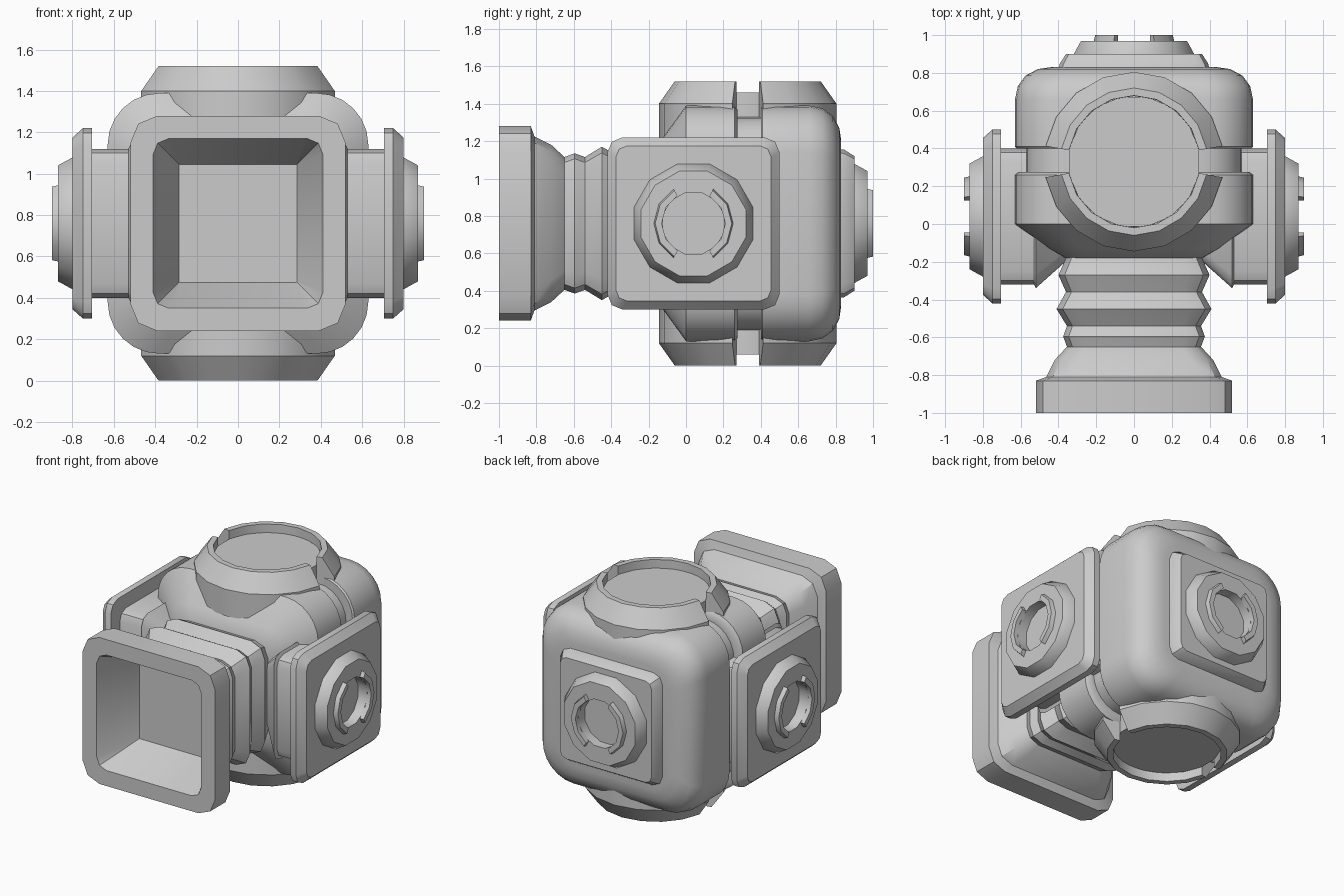
import bpy, bmesh
from math import pi, cos, sin, radians
from mathutils import Matrix

if "Cube" in bpy.data.objects:
    bpy.data.objects.remove(bpy.data.objects["Cube"])

ZC = 0.76
T = Matrix.Translation
ALONG_Y = Matrix.Rotation(-pi / 2, 4, 'X')   # local z becomes world +y


def finish(name, bm, mat, angle=32):
    bmesh.ops.remove_doubles(bm, verts=bm.verts, dist=1e-5)
    bmesh.ops.recalc_face_normals(bm, faces=bm.faces)
    me = bpy.data.meshes.new(name)
    bm.to_mesh(me)
    bm.free()
    me.transform(mat)
    ob = bpy.data.objects.new(name, me)
    bpy.context.collection.objects.link(ob)
    bpy.ops.object.select_all(action='DESELECT')
    ob.select_set(True)
    bpy.context.view_layer.objects.active = ob
    bpy.ops.object.shade_smooth_by_angle(angle=radians(angle))
    return ob


def bridge(bm, rings, closed=True):
    for a, b in zip(rings, rings[1:]):
        n = len(a)
        for i in range(n if closed else n - 1):
            j = (i + 1) % n
            bm.faces.new((a[i], a[j], b[j], b[i]))


def loft(name, sections, mat, segs=2, angle=32):
    """Rounded-square sections (height, half width, corner radius) along local z."""
    bm = bmesh.new()
    rings = []
    for h, s, r in sections:
        ring = []
        for q in range(4):
            cx = (s - r) * (1 if q in (0, 3) else -1)
            cy = (s - r) * (1 if q in (0, 1) else -1)
            for k in range(segs + 1):
                a = q * pi / 2 + k * pi / 2 / segs
                ring.append(bm.verts.new((cx + r * cos(a), cy + r * sin(a), h)))
        rings.append(ring)
    bridge(bm, rings)
    bm.faces.new(rings[0])
    bm.faces.new(rings[-1])
    return finish(name, bm, mat, angle)


def lathe(name, profile, mat, sides):
    """Full turn of an open (radius, height) profile, capped at both ends."""
    bm = bmesh.new()
    rings = [[bm.verts.new((r * cos((i + .5) * 2 * pi / sides), r * sin((i + .5) * 2 * pi / sides), h))
              for i in range(sides)] for r, h in profile]
    bridge(bm, rings)
    bm.faces.new(rings[0])
    bm.faces.new(rings[-1])
    return finish(name, bm, mat)


def arcs(name, profile, mat, span, segs):
    """Two opposite arcs (centred on local +y and -y) of a closed profile."""
    bm = bmesh.new()
    for mid in (pi / 2, -pi / 2):
        rings = []
        for i in range(segs + 1):
            a = mid - span / 2 + span * i / segs
            rings.append([bm.verts.new((r * cos(a), r * sin(a), h)) for r, h in profile])
        bridge(bm, rings)
        bm.faces.new(rings[0])
        bm.faces.new(rings[-1])
    return finish(name, bm, mat)


def hub(name, mat):
    lathe(name + "_hub", [(.33, .76), (.33, .80), (.29, .87), (.17, .87), (.17, .78)], mat, 12)
    arcs(name + "_hub_clamps", [(.17, .86), (.215, .86), (.205, .90), (.17, .90)], mat, radians(120), 4)


# Body: two rounded shells with a recessed seam between them
loft("body", [(-.18, .36, .12), (-.13, .45, .16), (0, .63, .25), (.26, .63, .25), (.275, .61, .24),
              (.275, .57, .22), (.40, .57, .22), (.40, .62, .24), (.41, .63, .25), (.66, .63, .25),
              (.73, .615, .24), (.785, .575, .22), (.82, .51, .2), (.83, .44, .16)],
     T((0, 0, ZC)) @ ALONG_Y, segs=6, angle=38)

# Front neck bellows, flared hood and tapered recess
loft("front_hood", [(-.10, .36, .1), (-.18, .36, .1), (-.27, .40, .11), (-.36, .36, .1), (-.45, .41, .11),
                    (-.54, .355, .1), (-.595, .375, .1), (-.65, .355, .1), (-.72, .42, .12),
                    (-.81, .465, .12), (-.83, .52, .13), (-1, .52, .13), (-1, .41, .075),
                    (-.70, .285, .004)],
     T((0, 0, ZC)) @ ALONG_Y)

# Side pods: tapered block, square plate and hub
for side, sgn in (("right", 1), ("left", -1)):
    m = T((0, .04, ZC)) @ Matrix.Rotation(sgn * pi / 2, 4, 'Y')
    loft(side + "_pod_block", [(.34, .22, .06), (.52, .38, .07), (.53, .36, .07), (.72, .36, .07)], m)
    loft(side + "_pod_plate", [(.705, .46, .08), (.75, .46, .08), (.80, .415, .06)], m)
    hub(side + "_pod", m)

# Rear plate and hub
m = T((0, .10, ZC)) @ ALONG_Y
loft("rear_plate", [(.68, .40, .07), (.745, .395, .07), (.80, .36, .05)], m)
hub("rear", m @ Matrix.Rotation(pi / 2, 4, 'Z'))

# Top and bottom split collars around a flat disc
for end, rot in (("top", 0), ("bottom", pi)):
    m = T((0, .33, ZC)) @ Matrix.Rotation(rot, 4, 'X')
    lathe(end + "_disc", [(.35, .5), (.35, .70)], m, 16)
    arcs(end + "_collar", [(.345, .45), (.475, .45), (.475, .64), (.39, .76), (.35, .76)],
         m, radians(160), 8)
